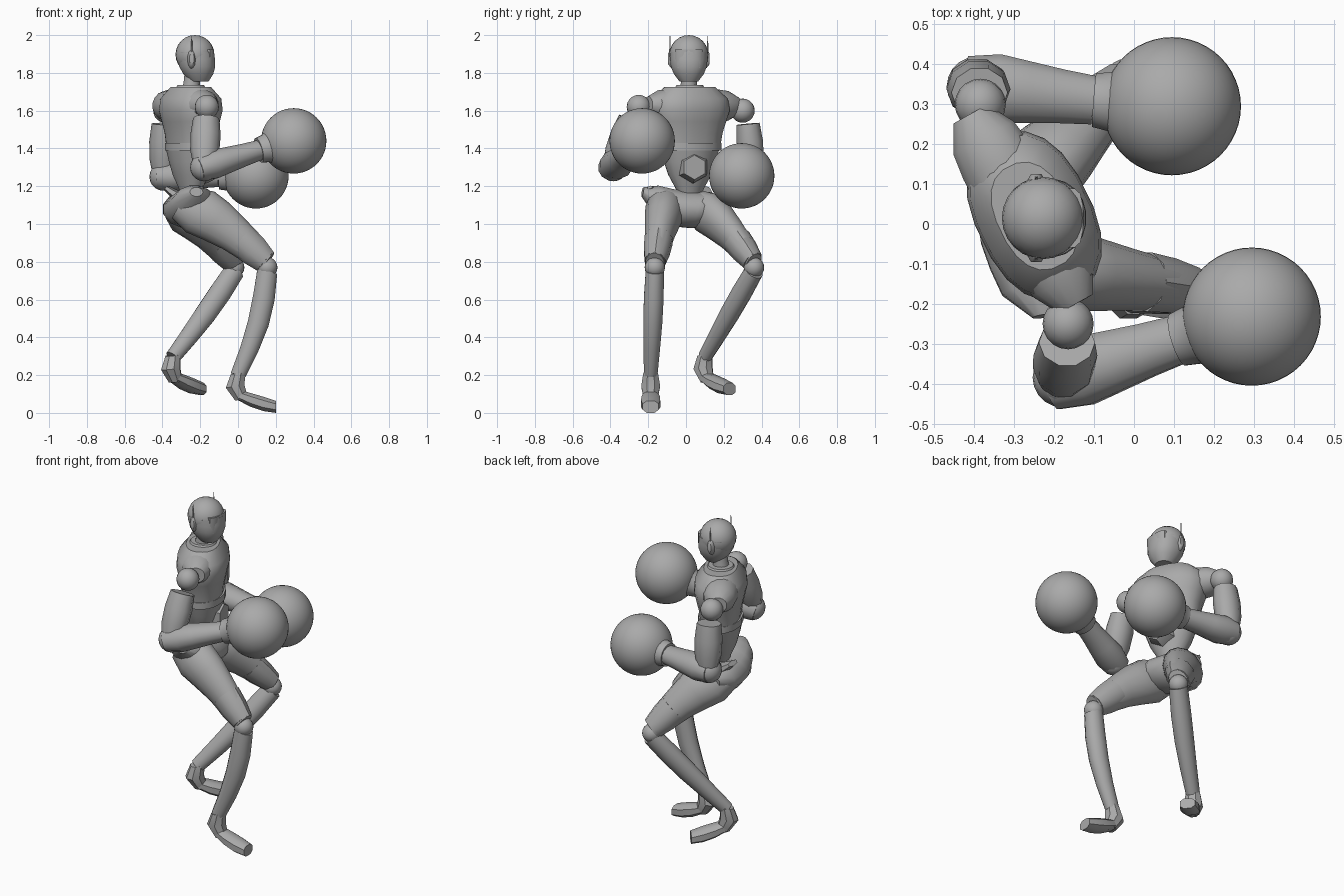
import bpy
import math
from mathutils import Vector

cube = bpy.data.objects.get("Cube")
if cube:
    bpy.data.objects.remove(cube, do_unlink=True)

# One plain grey material
GREY = (0.4, 0.4, 0.4, 1)
grey = bpy.data.materials.new("plain_grey")
grey.use_nodes = True
grey.diffuse_color = GREY
shader = next(n for n in grey.node_tree.nodes if n.type == "BSDF_PRINCIPLED")
shader.inputs["Base Color"].default_value = GREY

ORIGIN = Vector()
UP = Vector((0, 0, 1))
SIDE = Vector((0, 1, 0))
FORWARD = Vector((1, 0, 0))
CHEST_SIDE = Vector((-0.44, 0.9, 0))


def finish(part, angle):
    part.data.materials.append(grey)
    bpy.ops.object.select_all(action="DESELECT")
    part.select_set(True)
    bpy.context.view_layer.objects.active = part
    bpy.ops.object.shade_smooth_by_angle(angle=math.radians(angle))


def limb(name, start, end, radii, depth=1, sides=12, ref=SIDE, axis=None, square=1, bow=ORIGIN):
    """Skin evenly spaced elliptical rings from start to end, bent sideways by bow."""
    start, end = Vector(start), Vector(end)
    axis = (axis or end - start).normalized()
    across = (ref - axis * ref.dot(axis)).normalized()
    deep = axis.cross(across) * depth
    last = len(radii) - 1
    verts, faces = [], []
    for i, radius in enumerate(radii):
        t = i / last
        centre = start.lerp(end, t) + Vector(bow) * math.sin(math.pi * t)
        for k in range(sides):
            angle = math.tau * (k + 0.5) / sides
            c, s = math.cos(angle), math.sin(angle)
            c = math.copysign(abs(c) ** square, c)
            s = math.copysign(abs(s) ** square, s)
            verts.append(centre + (across * c + deep * s) * radius)
    for i in range(last):
        low, high = i * sides, (i + 1) * sides
        for k in range(sides):
            n = (k + 1) % sides
            faces.append((low + k, low + n, high + n, high + k))
    faces.append(tuple(reversed(range(sides))))
    faces.append(tuple(range(last * sides, len(verts))))
    mesh = bpy.data.meshes.new(name)
    mesh.from_pydata(verts, [], faces)
    part = bpy.data.objects.new(name, mesh)
    bpy.context.collection.objects.link(part)
    finish(part, 40)


def ball(name, centre, radius, segments=20):
    bpy.ops.mesh.primitive_uv_sphere_add(
        segments=segments, ring_count=segments // 2, radius=radius, location=centre)
    part = bpy.context.object
    part.name = name
    finish(part, 60)


def head():
    ball("cranium", (-0.228, 0.015, 1.897), 0.103, segments=24)
    limb("jaw", (-0.205, 0.015, 1.755), (-0.226, 0.015, 1.91),
         (0.05, 0.08, 0.096, 0.1, 0.1), sides=20, axis=UP, square=0.9)
    limb("face_visor", (-0.165, 0.015, 1.825), (-0.165, 0.015, 1.925),
         (0.07, 0.075, 0.075), depth=0.5, axis=UP, square=0.6)
    limb("neck", (-0.25, 0.015, 1.7), (-0.24, 0.015, 1.8), (0.05, 0.043, 0.043), sides=14, axis=UP)
    for side, sign in (("left", 1), ("right", -1)):
        ear = Vector((-0.245, 0.015, 1.875)) + SIDE * sign * 0.1
        outward = SIDE * sign * 0.01
        limb(side + "_ear_plate", ear - outward * 2, ear + outward,
             (0.055, 0.05, 0.03), depth=0.45, ref=UP)
        limb(side + "_antenna", ear, ear + UP * 0.12, (0.006, 0.002), sides=6)


def torso():
    # The upper body is twisted towards the left
    middle = Vector((-0.25, 0.02, 0))
    twisted = dict(ref=CHEST_SIDE, axis=UP, sides=20)
    limb("chest", middle + UP * 1.42, middle + UP * 1.725,
         (0.17, 0.18, 0.2, 0.22, 0.21, 0.14), depth=0.66, square=0.85, **twisted)
    limb("shoulder_yoke", (-0.145, -0.2, 1.63), (-0.41, 0.275, 1.625),
         (0.045, 0.08, 0.088, 0.09, 0.09, 0.09, 0.088, 0.08, 0.045), depth=1.1, ref=UP, sides=16)
    limb("collar", middle + UP * 1.7, middle + UP * 1.735, (0.09, 0.07), **twisted)
    limb("waist_band", middle + UP * 1.39, middle + UP * 1.43, (0.178, 0.178), depth=0.7, **twisted)
    limb("abdomen", middle + UP * 1.12, middle + UP * 1.4,
         (0.05, 0.08, 0.12, 0.145, 0.165), depth=0.75, **twisted)
    limb("belly_plate", (-0.21, 0.03, 1.3), (-0.125, 0.045, 1.3), (0.085, 0.085, 0.065), sides=6)
    # Pelvis, wider from front to back than it is tall, with loose flaps on top
    limb("pelvis", (-0.22, -0.23, 1.17), (-0.28, 0.18, 1.09),
         (0.025, 0.075, 0.09, 0.1, 0.1, 0.095, 0.05), depth=1.4, ref=UP, bow=-UP * 0.05)
    limb("front_hip_flap", (-0.26, -0.17, 1.15), (-0.185, -0.19, 1.195), (0.035, 0.015),
         depth=0.6, sides=6)
    limb("back_hip_flap", (-0.31, 0.08, 1.14), (-0.38, 0.09, 1.19), (0.08, 0.04),
         depth=0.4, sides=6)


def arm(side, shoulder, elbow, wrist, glove):
    shoulder, elbow, wrist, glove = map(Vector, (shoulder, elbow, wrist, glove))
    ball(side + "_shoulder_joint", shoulder, 0.064)
    outward = SIDE * math.copysign(0.02, shoulder.y)
    limb(side + "_upper_arm", shoulder.lerp(elbow, 0.2) + outward, elbow + outward / 2,
         (0.064, 0.073, 0.07, 0.05), depth=1.1, sides=10)
    ball(side + "_elbow", elbow, 0.074)
    limb(side + "_forearm", elbow.lerp(wrist, -0.1), wrist, (0.075, 0.09, 0.08, 0.07, 0.063),
         depth=0.88)
    limb(side + "_cuff", wrist, wrist.lerp(glove, 0.4), (0.068, 0.075, 0.105), sides=20)
    ball(side + "_glove", glove, 0.173, segments=48)


def leg(side, hip, knee, ankle, heading, bend):
    hip, knee, ankle = map(Vector, (hip, knee, ankle))
    thigh_end = knee + UP * 0.025
    limb(side + "_thigh", hip, thigh_end, (0.08, 0.105, 0.095, 0.08, 0.067, 0.05),
         depth=1.25, sides=14, bow=UP * 0.03)
    limb(side + "_knee_shell", hip.lerp(thigh_end, 0.7) + UP * 0.025, hip.lerp(thigh_end, 0.98),
         (0.078, 0.072, 0.057), depth=1.15, sides=10)
    ball(side + "_knee", knee, 0.054)
    limb(side + "_shin", knee - UP * 0.02, ankle, (0.05, 0.054, 0.052, 0.045, 0.037),
         depth=1.12, bow=bend)
    # Heel and shoe follow the heading of the foot
    heading = Vector(heading).normalized()
    across = UP.cross(heading)
    sole = ankle - UP * 0.13
    limb(side + "_heel", ankle + UP * 0.01, sole + heading * 0.02, (0.042, 0.054, 0.038),
         sides=8, ref=across, bow=heading * -0.025)
    limb(side + "_shoe", sole + UP * 0.025, ankle + heading * 0.2 - UP * 0.168,
         (0.04, 0.052, 0.054, 0.045), depth=0.75, sides=8, ref=across, axis=heading,
         square=0.8, bow=UP * -0.006)


head()
torso()
arm("right", shoulder=(-0.165, -0.25, 1.62), elbow=(-0.18, -0.385, 1.3),
    wrist=(0.11, -0.29, 1.39), glove=(0.295, -0.232, 1.44))
arm("left", shoulder=(-0.385, 0.3, 1.6), elbow=(-0.395, 0.345, 1.25),
    wrist=(-0.1, 0.31, 1.25), glove=(0.095, 0.295, 1.255))
leg("right", hip=(-0.29, -0.1, 1.11), knee=(0.155, -0.165, 0.77), ankle=(0, -0.187, 0.2),
    heading=FORWARD, bend=FORWARD * 0.03)
leg("left", hip=(-0.31, 0.06, 1.1), knee=(-0.02, 0.36, 0.77), ankle=(-0.345, 0.1, 0.295),
    heading=(0.75, 0.65, 0), bend=FORWARD * 0.01)
